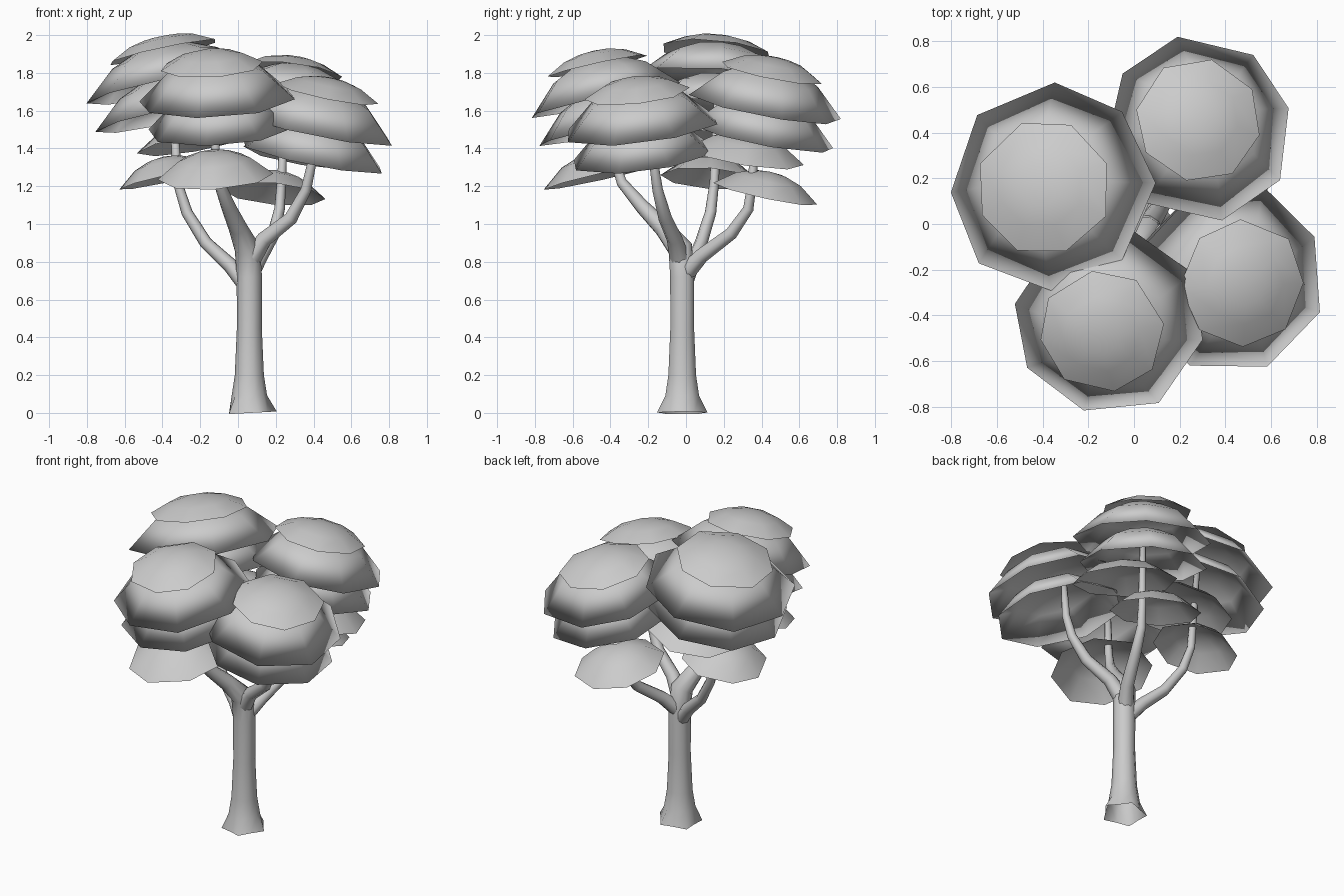
import bpy, bmesh, math, random
from mathutils import Vector, Matrix

random.seed(4)
cube = bpy.data.objects.get("Cube")
if cube:
    bpy.data.objects.remove(cube, do_unlink=True)

grey = bpy.data.materials.new("plain_grey")
grey.use_nodes = True
grey.diffuse_color = (0.6, 0.6, 0.6, 1)
grey.node_tree.nodes["Principled BSDF"].inputs["Base Color"].default_value = (0.6, 0.6, 0.6, 1)


def finish(name, bm):
    mesh = bpy.data.meshes.new(name)
    bm.to_mesh(mesh)
    bm.free()
    mesh.materials.append(grey)
    for p in mesh.polygons:
        p.use_smooth = True
    obj = bpy.data.objects.new(name, mesh)
    bpy.context.collection.objects.link(obj)


def bridge(bm, low, high):
    n = len(low)
    for i in range(n):
        j = (i + 1) % n
        bm.faces.new((low[i], low[j], high[j], high[i]))


# Tapered tube along a list of (x, y, z, radius)
def limb(name, path, sides=8, flare=0.0):
    bm = bmesh.new()
    pts = [Vector(p[:3]) for p in path]
    rings = []
    for k, p in enumerate(pts):
        way = pts[min(k + 1, len(pts) - 1)] - pts[max(k - 1, 0)]
        rot = Vector((0, 0, 1)).rotation_difference(way.normalized())
        ring = []
        for i in range(sides):
            a = math.tau * i / sides
            r = path[k][3]
            if k == 0:
                r *= 1 + flare * (-1) ** i
            ring.append(bm.verts.new(p + rot @ Vector((r * math.cos(a), r * math.sin(a), 0))))
        rings.append(ring)
    for low, high in zip(rings, rings[1:]):
        bridge(bm, low, high)
    bm.faces.new(rings[-1])
    finish(name, bm)


# Open leaf dome leaning away from the trunk: x, y, z locate the rim centre; lined adds an inner skin
def dome(name, x, y, z, radius, height, turn=0, lined=False, lean=13, sides=8):
    bm = bmesh.new()
    axis = Vector((0, 0, 1)).cross(Vector((x, y, 0)).normalized())
    tilt = Matrix.Translation((x, y, z)) @ Matrix.Rotation(math.radians(lean), 4, axis)
    wobble = [(math.radians(turn) + math.tau * i / sides + random.uniform(-0.05, 0.05),
               radius * random.uniform(0.99, 1.03)) for i in range(sides)]

    def ring(r, h):
        return [bm.verts.new(tilt @ Vector((r * d * math.cos(a), r * d * math.sin(a), h * height)))
                for a, d in wobble]

    def skin(depth, outside):
        rings = [rim] + [ring(r, h * depth) for r, h in ((0.62, 0.66), (0.32, 0.91))]
        for low, high in zip(rings, rings[1:]):
            bridge(bm, *((low, high) if outside else (high, low)))
        tip = bm.verts.new(tilt @ Vector((0, 0, height * depth)))
        top = rings[-1] if outside else rings[-1][::-1]
        for i in range(sides):
            bm.faces.new((top[i], top[(i + 1) % sides], tip))

    rim = ring(1, 0)
    skin(1, True)
    if lined:
        skin(0.9, False)
    finish(name, bm)


# Trunk with flared roots, bending into the front branch
limb("trunk", [(0.065, -0.02, 0, 0.125), (0.06, -0.02, 0.09, 0.094), (0.06, -0.02, 0.2, 0.077),
               (0.06, -0.02, 0.45, 0.066), (0.06, -0.02, 0.72, 0.067), (0.05, -0.03, 0.87, 0.068),
               (0.0, -0.12, 0.98, 0.05), (-0.05, -0.23, 1.09, 0.039), (-0.1, -0.34, 1.22, 0.029),
               (-0.12, -0.38, 1.34, 0.024), (-0.12, -0.39, 1.68, 0.018)], sides=10, flare=0.12)
limb("left_branch", [(0.06, -0.03, 0.8, 0.055), (0.14, -0.06, 0.92, 0.042), (0.28, -0.11, 1.03, 0.036),
                     (0.36, -0.15, 1.18, 0.028), (0.39, -0.17, 1.32, 0.024), (0.4, -0.18, 1.56, 0.018)])
limb("right_branch", [(0.04, -0.01, 0.68, 0.045), (-0.04, 0.03, 0.78, 0.04), (-0.17, 0.08, 0.9, 0.034),
                      (-0.27, 0.13, 1.06, 0.03), (-0.32, 0.15, 1.22, 0.025), (-0.35, 0.17, 1.75, 0.018)])
limb("back_branch", [(0.06, -0.01, 0.73, 0.05), (0.12, 0.08, 0.83, 0.04), (0.19, 0.24, 0.95, 0.034),
                     (0.22, 0.33, 1.08, 0.028), (0.23, 0.35, 1.22, 0.024), (0.25, 0.38, 1.65, 0.018)])

# Crowns of three stacked domes: top centre, lower centre, top rim height, two radii, two turns
crowns = {
    "right": ((-0.395, 0.16), (-0.36, 0.16), 1.91, 0.3, 0.455, 22, 0),
    "back": ((0.28, 0.455), (0.285, 0.42), 1.80, 0.275, 0.41, 33, 11),
    "front": ((-0.14, -0.47), (-0.11, -0.425), 1.835, 0.275, 0.415, 10, 32),
    "left": ((0.475, -0.26), (0.42, -0.24), 1.69, 0.275, 0.42, 0, 23),
}
for side, (upper, lower, z, small, wide, turn, twist) in crowns.items():
    dome(side + "_top_leaves", *upper, z, small, 0.085, turn)
    dome(side + "_middle_leaves", *lower, z - 0.18, wide, 0.23, twist, True)
    dome(side + "_lower_leaves", lower[0] * 0.94, lower[1] * 0.95, z - 0.335, wide * 0.93, 0.22, twist, True)

# Small leaf domes hanging low on the branches
dome("front_small_leaves", -0.12, -0.45, 1.25, 0.305, 0.14)
dome("right_small_leaves", -0.37, 0.13, 1.24, 0.26, 0.12)
dome("back_small_leaves", 0.19, 0.42, 1.16, 0.275, 0.12)
dome("back_inner_leaves", 0.34, 0.32, 1.36, 0.31, 0.12)
dome("right_inner_leaves", -0.22, 0.17, 1.43, 0.32, 0.12)
